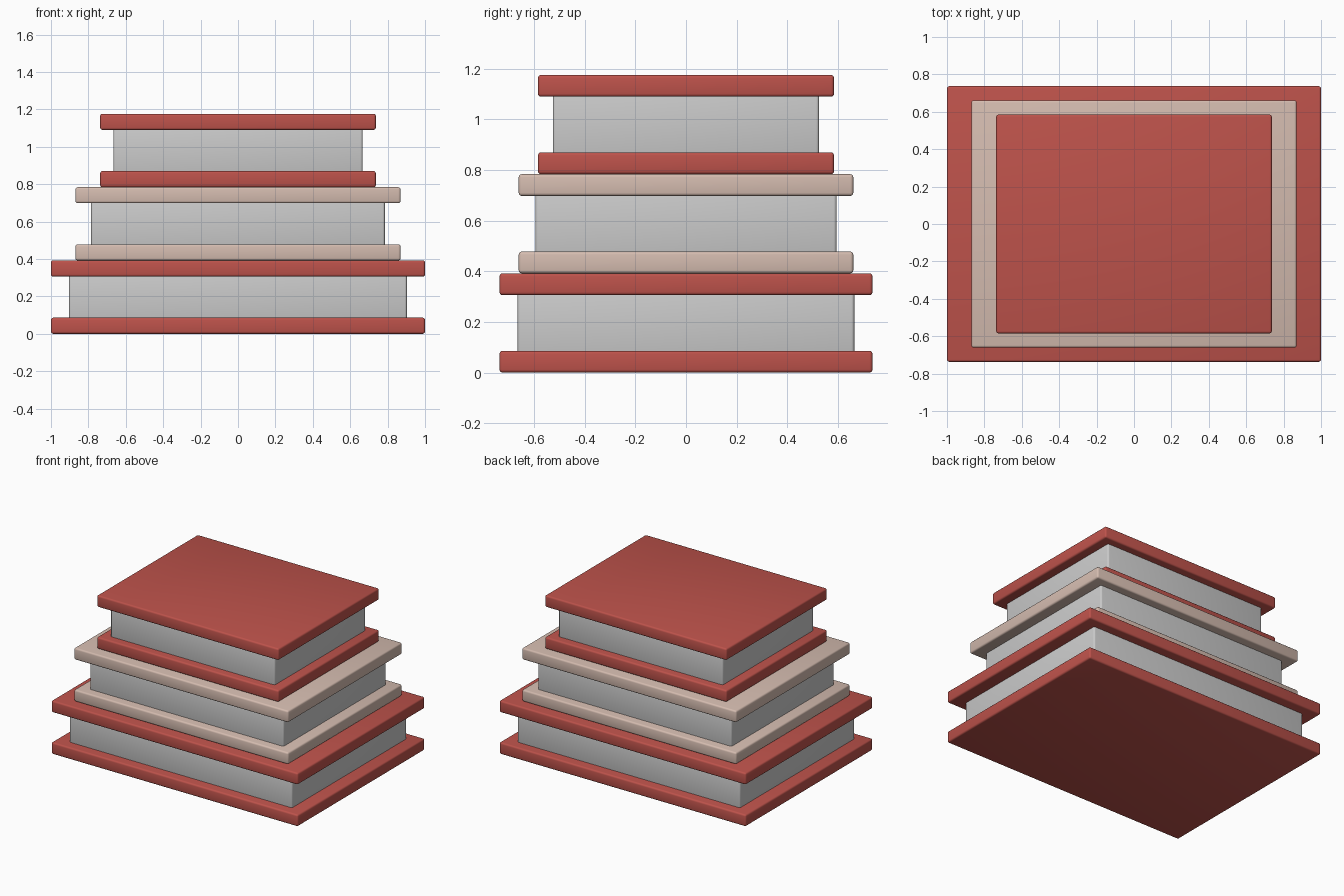
import bpy

if "Cube" in bpy.data.objects:
    bpy.data.objects.remove(bpy.data.objects["Cube"])


def material(name, rgb):
    m = bpy.data.materials.new(name)
    m.diffuse_color = (*rgb, 1)
    m.use_nodes = True
    m.node_tree.nodes["Principled BSDF"].inputs["Base Color"].default_value = m.diffuse_color
    return m


def slab(name, half_x, half_y, z0, z1, bevel, mat=None):
    """Softly rounded box spanning z0..z1, centred on the z axis."""
    bpy.ops.mesh.primitive_cube_add(size=2, location=(0, 0, (z0 + z1) / 2))
    ob = bpy.context.object
    ob.name = name
    ob.scale = (half_x, half_y, (z1 - z0) / 2)
    bpy.ops.object.transform_apply(location=False, rotation=False, scale=True)
    mod = ob.modifiers.new("soft_edges", "BEVEL")
    mod.width = bevel
    mod.segments = 3
    bpy.ops.object.modifier_apply(modifier=mod.name)
    bpy.ops.object.shade_smooth_by_angle()
    if mat:
        ob.data.materials.append(mat)
    return ob


red = material("red_cover", (0.51, 0.085, 0.07))
beige = material("beige_cover", (0.66, 0.50, 0.43))

BOOK_H = 0.392   # height of one book
COVER_H = 0.086  # thickness of one cover

# name, cover half sizes, page half sizes, cover material
books = [
    ("bottom_book", (1.00, 0.737), (0.903, 0.665), red),
    ("middle_book", (0.869, 0.661), (0.785, 0.595), beige),
    ("top_book", (0.737, 0.585), (0.666, 0.526), red),
]

for i, (name, cover, pages, mat) in enumerate(books):
    z = i * BOOK_H
    # lower and upper covers
    slab(name + "_lower_cover", *cover, z, z + COVER_H, 0.012, mat)
    slab(name + "_upper_cover", *cover, z + BOOK_H - COVER_H, z + BOOK_H, 0.012, mat)
    # page block, tucked slightly into both covers
    slab(name + "_pages", *pages, z + COVER_H - 0.015, z + BOOK_H - COVER_H + 0.015, 0.012)
